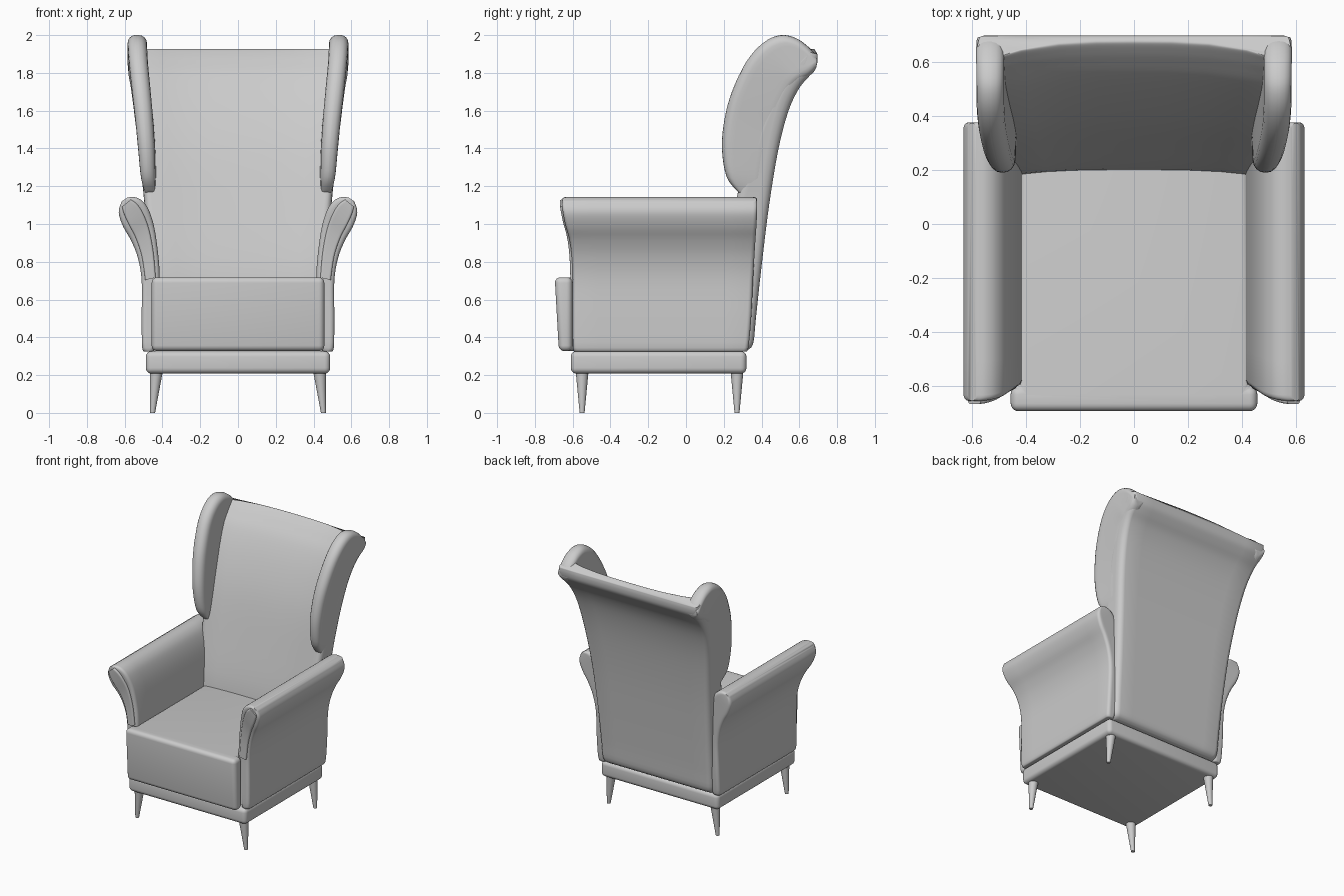
import bpy, bmesh, math
from mathutils import Vector as V

if "Cube" in bpy.data.objects:
    bpy.data.objects.remove(bpy.data.objects["Cube"])


def spline(rows, n=4):
    """Catmull-Rom resampling of rows of numbers."""
    out = []
    for i in range(len(rows) - 1):
        a, b, c, d = (rows[max(0, min(len(rows) - 1, i + k))] for k in (-1, 0, 1, 2))
        for s in range(n):
            t = s / n
            out.append([0.5 * (2 * q + (r - p) * t + (2 * p - 5 * q + 4 * r - w) * t * t
                               + (3 * q - p - 3 * r + w) * t ** 3)
                        for p, q, r, w in zip(a, b, c, d)])
    return out + [list(rows[-1])]


def rounded_rect(a, b, r, seg=4, div=8):
    """Rounded rectangle with half sizes a, b and subdivided sides."""
    r = min(r, a * 0.98, b * 0.98)
    pts = []
    for k, (sx, sy) in enumerate(((1, 1), (-1, 1), (-1, -1), (1, -1))):
        c = V((sx * (a - r), sy * (b - r)))
        arc = [c + r * V((math.cos(t), math.sin(t)))
               for t in ((k + i / seg) * math.pi / 2 for i in range(seg + 1))]
        if pts:
            last = pts[-1]
            pts += [last.lerp(arc[0], i / div) for i in range(1, div)]
        pts += arc
    last, first = pts[-1], pts[0]
    return pts + [last.lerp(first, i / div) for i in range(1, div)]


def finish(name, bm, mirror=False, angle=50):
    bmesh.ops.recalc_face_normals(bm, faces=bm.faces)
    me = bpy.data.meshes.new(name)
    bm.to_mesh(me)
    bm.free()
    ob = bpy.data.objects.new(name, me)
    bpy.context.collection.objects.link(ob)
    bpy.ops.object.select_all(action='DESELECT')
    ob.select_set(True)
    bpy.context.view_layer.objects.active = ob
    bpy.ops.object.shade_smooth_by_angle(angle=math.radians(angle))
    if mirror:
        ob.modifiers.new("mirror", 'MIRROR').use_axis = (True, False, False)
    return ob


def loft(name, stations, axis, radius, mirror=False, warp=None):
    """Skin rounded sections; station = (P, Q, half width along axis)."""
    bm = bmesh.new()
    rings = []
    for k, (p, q, h) in enumerate(stations):
        a = (p - q).length / 2
        ring = []
        for u, w in rounded_rect(a, h, radius):
            co = (p + q) / 2 + (p - q).normalized() * u + axis * w
            if warp:
                co = warp(co, u / a, w / h, k / (len(stations) - 1))
            ring.append(bm.verts.new(co))
        rings.append(ring)
    n = len(rings[0])
    for r, s in zip(rings, rings[1:]):
        for i in range(n):
            j = (i + 1) % n
            bm.faces.new((r[i], r[j], s[j], s[i]))
    bm.faces.new(rings[0])
    bm.faces.new(rings[-1])
    return finish(name, bm, mirror)


def slab(name, outline, z0, z1, bevel, slope=0):
    """Extruded outline with rounded edges; slope pulls the lower front in."""
    bm = bmesh.new()
    f = bm.faces.new([bm.verts.new((x, y, z0)) for x, y in outline])
    top = bmesh.ops.extrude_face_region(bm, geom=[f])['geom']
    for v in top:
        if isinstance(v, bmesh.types.BMVert):
            v.co.z = z1
    front = min(v.co.y for v in bm.verts)
    for v in bm.verts:
        if v.co.z < z0 + 0.001 and v.co.y < front + 0.001:
            v.co.y += slope
    bmesh.ops.recalc_face_normals(bm, faces=bm.faces)
    bmesh.ops.bevel(bm, geom=bm.edges[:], offset=bevel, segments=5, profile=0.5, affect='EDGES')
    return finish(name, bm)


X, Y = V((1, 0, 0)), V((0, 1, 0))

# Legs
for side in (-1, 1):
    for label, y in (("front", -0.55), ("back", 0.27)):
        bm = bmesh.new()
        bmesh.ops.create_cone(bm, cap_ends=True, segments=24, radius1=0.013, radius2=0.034, depth=0.22)
        for v in bm.verts:
            v.co += V((side * (0.452 if v.co.z < 0 else 0.432), y, 0.11))
        finish(label + ("_left_leg" if side < 0 else "_right_leg"), bm)

# Base frame
slab("base", [(-.488, -.61), (.488, -.61), (.488, .32), (-.488, .32)], 0.208, 0.327, 0.03)

# T-shaped seat cushion
slab("seat_cushion", [(-.457, -.695), (.457, -.695), (.457, -.602), (.425, -.602), (.425, .26),
                      (-.425, .26), (-.425, -.602), (-.457, -.602)], 0.327, 0.718, 0.03, 0.022)

# Arms: outer x,z / inner x,z / front y / back y
arm = [(.490, .325, .455, .325, -.585, .315), (.507, .345, .44, .345, -.598, .33),
       (.51, .5, .425, .5, -.6, .345), (.51, .70, .415, .72, -.6, .355),
       (.53, .82, .425, .86, -.605, .362), (.565, .91, .445, .99, -.618, .368),
       (.605, .98, .475, 1.08, -.638, .373), (.628, 1.04, .51, 1.125, -.65, .376),
       (.63, 1.08, .55, 1.143, -.655, .376), (.615, 1.12, .585, 1.14, -.655, .374)]


def arm_station(s, y0, y1):
    y = (y0 + y1) / 2
    return V((s[0], y, s[1])), V((s[2], y, s[3])), (y1 - y0) / 2


loft("arms", [arm_station(s, s[4], s[5]) for s in spline(arm)], Y, 0.022, True)

# Raised panels on the arm fronts
trim = []
for s in spline(arm[3:9]):
    p, q = V(s[0:2]), V(s[2:4])
    a, b = p.lerp(q, 0.2), p.lerp(q, 0.78)
    trim.append(arm_station((*a, *b), s[4] - 0.012, s[4] + 0.04))
loft("arm_front_panels", trim, Y, 0.01, True)

# Backrest: front y,z / back y,z / half width
back = [(.20, .33, .32, .33, .445), (.19, .37, .355, .365, .458), (.19, .5, .37, .5, .463),
        (.205, .75, .397, .75, .472), (.285, 1.1, .44, 1.1, .495), (.365, 1.4, .49, 1.4, .527),
        (.45, 1.62, .543, 1.6, .552), (.535, 1.78, .60, 1.72, .57), (.605, 1.865, .655, 1.785, .58),
        (.645, 1.905, .688, 1.83, .584), (.67, 1.925, .697, 1.87, .584), (.682, 1.925, .695, 1.9, .58)]


def hollow(co, u, w, t):
    co.y -= 0.09 * t * abs(w) ** 3 * (u + 1) / 2
    return co


loft("backrest", [(V((0, s[0], s[1])), V((0, s[2], s[3])), s[4]) for s in spline(back)],
     X, 0.04, warp=hollow)

# Wings: outer edge x,y,z / inner edge x,y,z / half thickness
wing = [(.468, .275, 1.17, .458, .38, 1.10, .022), (.478, .215, 1.25, .465, .41, 1.2, .037),
        (.486, .19, 1.4, .478, .44, 1.36, .044), (.497, .203, 1.55, .49, .48, 1.5, .047),
        (.511, .243, 1.7, .505, .52, 1.62, .049), (.527, .32, 1.86, .516, .56, 1.7, .05),
        (.533, .41, 1.96, .525, .59, 1.74, .051), (.534, .5, 2.0, .528, .615, 1.76, .051),
        (.534, .58, 1.985, .53, .64, 1.775, .051), (.534, .64, 1.945, .532, .66, 1.79, .051),
        (.533, .678, 1.905, .533, .68, 1.81, .05), (.533, .693, 1.875, .533, .692, 1.835, .045)]
loft("wings", [(V(s[0:3]), V(s[3:6]), s[6]) for s in spline(wing)], X, 0.045, True)
